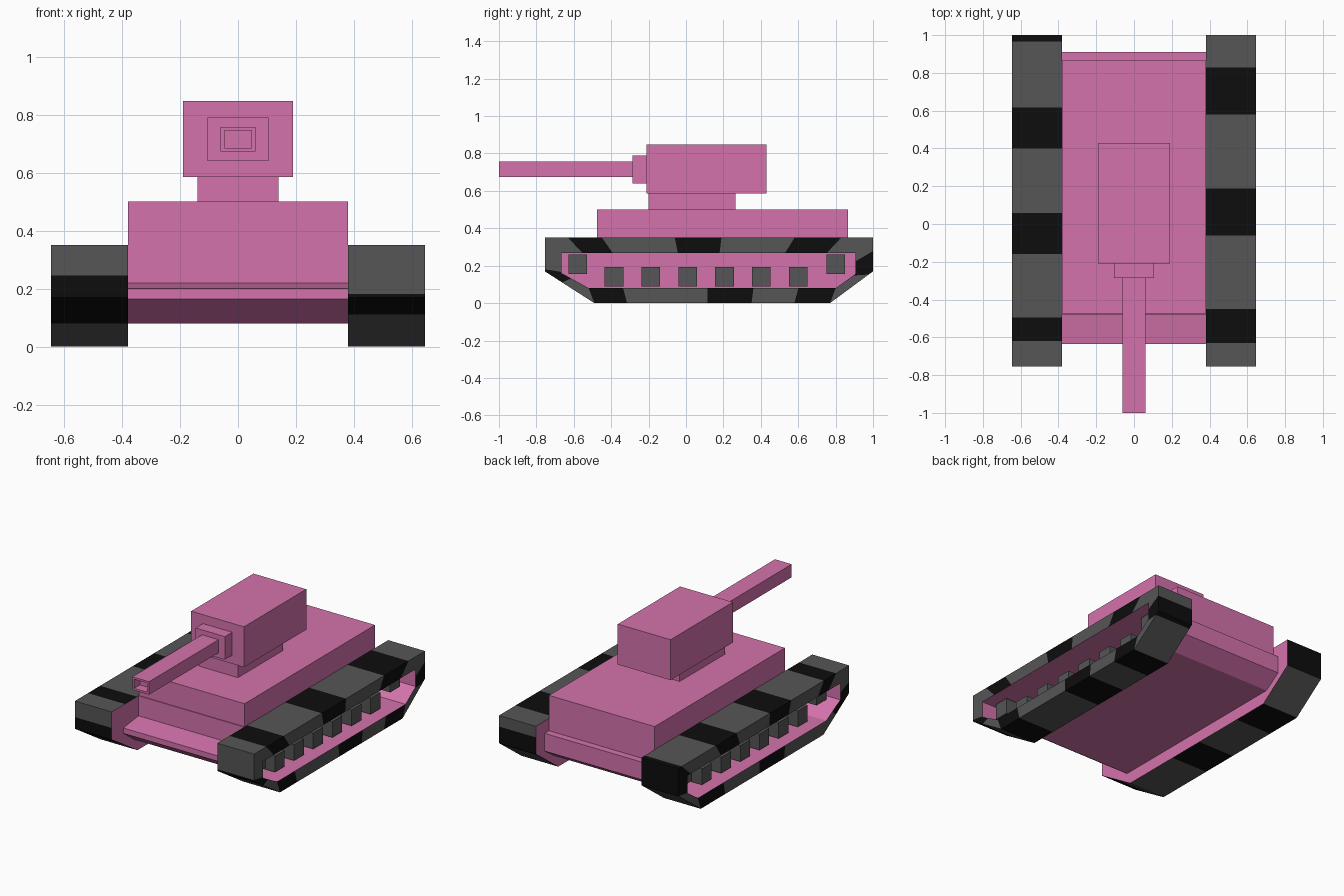
import bpy, bmesh
from mathutils import Vector

if "Cube" in bpy.data.objects:
    bpy.data.objects.remove(bpy.data.objects["Cube"])


def material(name, rgb):
    m = bpy.data.materials.new(name)
    m.diffuse_color = (*rgb, 1)
    m.use_nodes = True
    m.node_tree.nodes["Principled BSDF"].inputs["Base Color"].default_value = m.diffuse_color
    return m


PINK = material("pink", (0.66, 0.17, 0.41))
GREY = material("grey", (0.092, 0.092, 0.092))
BLACK = material("black", (0.004, 0.004, 0.004))


def finish(bm, name, mats):
    bmesh.ops.recalc_face_normals(bm, faces=bm.faces[:])
    me = bpy.data.meshes.new(name)
    bm.to_mesh(me)
    bm.free()
    for m in mats:
        me.materials.append(m)
    ob = bpy.data.objects.new(name, me)
    bpy.context.collection.objects.link(ob)
    return ob


def box_bm(x0, x1, y0, y1, z0, z1):
    bm = bmesh.new()
    bmesh.ops.create_cube(bm, size=1)
    for v in bm.verts:
        v.co = Vector(((x0 + x1) / 2 + v.co.x * (x1 - x0),
                       (y0 + y1) / 2 + v.co.y * (y1 - y0),
                       (z0 + z1) / 2 + v.co.z * (z1 - z0)))
    return bm


def box(name, mat, *dims):
    return finish(box_bm(*dims), name, [mat])


# Hull: side profile (y, z) extruded across x
HULL = [(-0.475, 0.5), (0.865, 0.5), (0.865, 0.27), (0.91, 0.27), (0.91, 0.155),
        (0.80, 0.08), (-0.52, 0.08), (-0.635, 0.165), (-0.635, 0.2),
        (-0.48, 0.22), (-0.48, 0.35), (-0.475, 0.35)]
bm = bmesh.new()
sides = [[bm.verts.new((x, y, z)) for y, z in HULL] for x in (-0.38, 0.38)]
for s in sides:
    bm.faces.new(s)
for i in range(len(HULL)):
    j = (i + 1) % len(HULL)
    bm.faces.new((sides[0][i], sides[0][j], sides[1][j], sides[1][i]))
finish(bm, "hull", [PINK])

# Turret
box("turret_neck", PINK, -0.14, 0.14, -0.2, 0.265, 0.5, 0.585)
box("turret", PINK, -0.19, 0.19, -0.21, 0.43, 0.585, 0.848)
box("barrel_collar", PINK, -0.105, 0.105, -0.285, -0.21, 0.64, 0.79)

# Barrel with a hollow muzzle
bm = box_bm(-0.06, 0.06, -1.0, -0.285, 0.673, 0.758)
muzzle = min(bm.faces, key=lambda f: f.calc_center_median().y)
bmesh.ops.inset_individual(bm, faces=[muzzle], thickness=0.018)
bore = bmesh.ops.extrude_discrete_faces(bm, faces=[muzzle])["faces"][0]
bmesh.ops.translate(bm, verts=bore.verts[:], vec=(0, 0.06, 0))
finish(bm, "barrel", [PINK])

# Tracks: striped loop around a recessed pink bay
OUTER = [(-0.755, 0.35), (1.0, 0.35), (1.0, 0.17), (0.77, 0), (-0.49, 0), (-0.755, 0.17)]
INNER = [(-0.665, 0.268), (0.905, 0.268), (0.905, 0.155), (0.80, 0.08), (-0.52, 0.08), (-0.665, 0.16)]


def along(path, s):
    """Point at s = corner index + fraction along that side."""
    i = int(s) % 6
    a, b = Vector(path[i]), Vector(path[(i + 1) % 6])
    return a.lerp(b, s - int(s))


def track(name, side, stripes):
    stops = sorted(set(range(6)) | {e for st in stripes for e in st if e < 6})
    bm = bmesh.new()

    def ring(path, x):
        return [bm.verts.new((side * x, *along(path, s))) for s in stops]

    back, front = ring(OUTER, 0.38), ring(OUTER, 0.645)
    lip, bay = ring(INNER, 0.645), ring(INNER, 0.39)
    bm.faces.new(back)
    bm.faces.new(bay)
    n = len(stops)
    for i in range(n):
        j = (i + 1) % n
        mid = (stops[i] + (stops[j] if j else 6)) / 2
        tread = 2 if any(a < mid < b for a, b in stripes) else 1
        for r, q, mat in ((back, front, tread), (front, lip, tread), (lip, bay, 0)):
            bm.faces.new((r[i], r[j], q[j], q[i])).material_index = mat
    finish(bm, name, [PINK, GREY, BLACK])


track("right_track", 1, [(0.071, 0.174), (0.396, 0.538), (0.761, 0.903), (1.4, 2.1),
                         (3, 3.151), (3.333, 3.52), (3.861, 4.0), (4.65, 5.06)])
track("left_track", -1, [(0.077, 0.148), (0.339, 0.464), (0.658, 0.781), (0.98, 2.0),
                         (3.0, 3.2), (3.48, 3.68), (4.47, 5.42)])

# Square wheels: six... road wheels low, one raised at each end
WHEELS = [(-0.578, 0.208), (0.8, 0.208)] + [(-0.385 + 0.197 * i, 0.142) for i in range(6)]
for label, side in (("right", 1), ("left", -1)):
    for k, (y, z) in enumerate(WHEELS):
        xs = sorted((side * 0.385, side * 0.57))
        box(f"{label}_wheel_{k + 1}", GREY, *xs, y - 0.05, y + 0.05, z - 0.052, z + 0.052)
